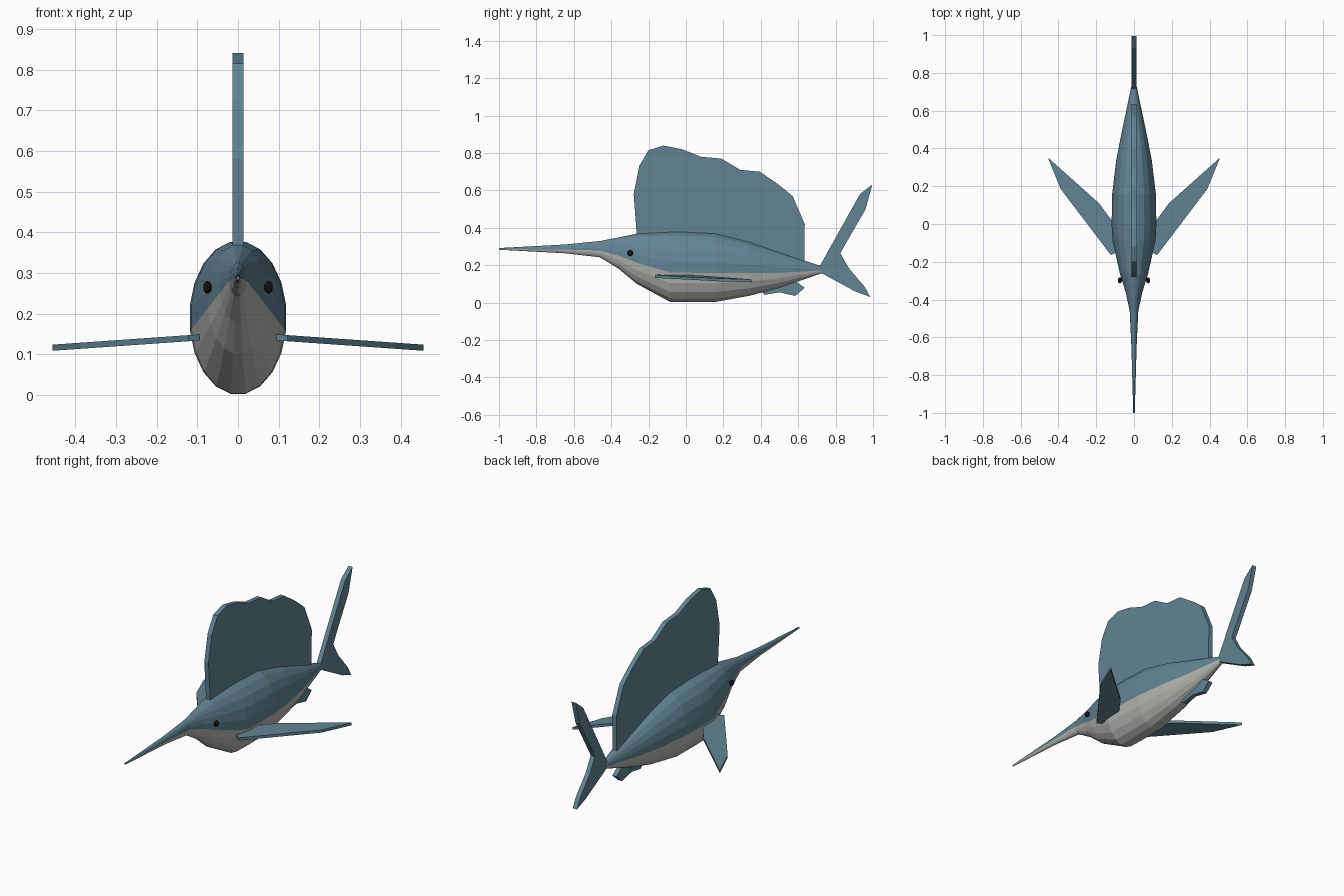
import bpy, bmesh, math
from mathutils import Vector

if "Cube" in bpy.data.objects:
    bpy.data.objects.remove(bpy.data.objects["Cube"])


def material(name, rgb):
    m = bpy.data.materials.new(name)
    m.diffuse_color = (*rgb, 1)
    m.use_nodes = True
    m.node_tree.nodes["Principled BSDF"].inputs["Base Color"].default_value = m.diffuse_color
    return m


BLUE = material("steel blue", (0.12, 0.23, 0.29))
BELLY = material("pale grey", (0.47, 0.48, 0.45))
DARK = material("eye black", (0.008, 0.008, 0.008))


def finish(bm, name, *mats):
    bmesh.ops.recalc_face_normals(bm, faces=bm.faces)
    me = bpy.data.meshes.new(name)
    bm.to_mesh(me)
    bm.free()
    for m in mats:
        me.materials.append(m)
    ob = bpy.data.objects.new(name, me)
    bpy.context.collection.objects.link(ob)
    return ob


def plate(name, points, place, offset):
    """Flat outline given thickness along the offset vector."""
    bm = bmesh.new()
    face = bm.faces.new([bm.verts.new(place(a, b)) for a, b in points])
    res = bmesh.ops.extrude_face_region(bm, geom=[face])
    moved = [v for v in res["geom"] if isinstance(v, bmesh.types.BMVert)]
    bmesh.ops.translate(bm, verts=moved, vec=Vector(offset))
    return finish(bm, name, BLUE)


# Body and bill: oval rings (y, bottom z, top z, half width)
SIDES = 20
stations = [(-1.0, 0.283, 0.292, 0.004), (-0.65, 0.264, 0.311, 0.014),
            (-0.46, 0.242, 0.33, 0.023), (-0.36, 0.18, 0.35, 0.045),
            (-0.265, 0.10, 0.37, 0.075), (-0.085, 0.002, 0.379, 0.116),
            (0.0, 0.001, 0.379, 0.12), (0.16, 0.002, 0.371, 0.117),
            (0.34, 0.035, 0.325, 0.095), (0.5, 0.078, 0.27, 0.063),
            (0.73, 0.158, 0.193, 0.014)]
bm = bmesh.new()
rings = []
for y, lo, hi, w in stations:
    angles = [math.tau * (i + 0.5) / SIDES for i in range(SIDES)]
    rings.append([bm.verts.new((w * math.cos(a), y,
                                (lo + hi) / 2 + (hi - lo) / 2 * math.sin(a)))
                  for a in angles])
for r0, r1 in zip(rings, rings[1:]):
    for i in range(SIDES):
        j = (i + 1) % SIDES
        f = bm.faces.new((r0[i], r0[j], r1[j], r1[i]))
        # faces below the widest row are belly
        f.material_index = 1 if SIDES // 2 <= i < SIDES - 1 else 0
bm.faces.new(rings[0])
bm.faces.new(rings[-1])
finish(bm, "body", BLUE, BELLY)

# Upright fins in the centre plane, outlines as (y, z)
T = 0.013
sail = [(-0.265, 0.33), (-0.265, 0.38), (-0.28, 0.58), (-0.25, 0.73),
        (-0.2, 0.815), (-0.12, 0.84), (-0.02, 0.82), (0.08, 0.78),
        (0.19, 0.77), (0.29, 0.71), (0.395, 0.70), (0.49, 0.635),
        (0.57, 0.57), (0.635, 0.42), (0.632, 0.2), (0.3, 0.28), (0.0, 0.33)]
tail = [(0.715, 0.195), (0.93, 0.58), (0.996, 0.632), (0.96, 0.50),
        (0.825, 0.265), (0.87, 0.185), (0.955, 0.085), (0.985, 0.03),
        (0.905, 0.06), (0.72, 0.16)]
lower = [(0.38, 0.08), (0.42, 0.042), (0.5, 0.055), (0.585, 0.036),
         (0.635, 0.08), (0.57, 0.125)]
for name, pts in (("sail_fin", sail), ("tail_fin", tail), ("lower_fin", lower)):
    plate(name, pts, lambda y, z: (-T, y, z), (2 * T, 0, 0))

# Side fins, drooping slightly outwards, outline as (x, y)
side = [(0.095, -0.15), (0.105, 0.0), (0.185, 0.11), (0.456, 0.352),
        (0.388, 0.185), (0.122, -0.165)]
for s, label in ((1, "right"), (-1, "left")):
    plate(label + "_side_fin", side,
          lambda x, y: (s * x, y, 0.149 - 0.07 * (x - 0.1)), (0, 0, -0.015))
    # Eyes
    bm = bmesh.new()
    bmesh.ops.create_uvsphere(bm, u_segments=10, v_segments=6, radius=1)
    bmesh.ops.scale(bm, vec=(0.011, 0.016, 0.016), verts=bm.verts)
    bmesh.ops.translate(bm, vec=(s * 0.075, -0.298, 0.265), verts=bm.verts)
    finish(bm, label + "_eye", DARK)
